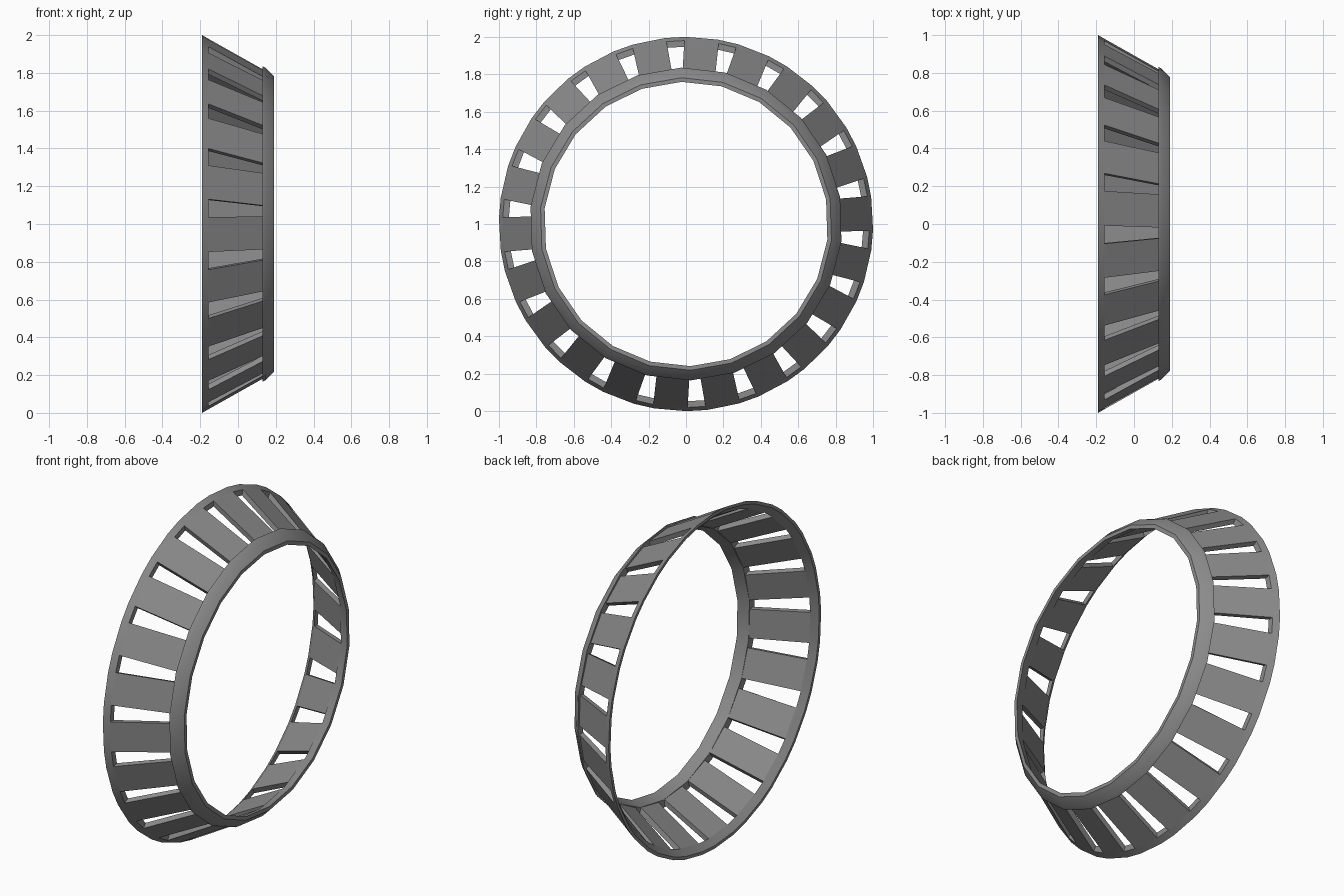
import bpy, bmesh, math

SLOTS = 22
STEP = math.tau / SLOTS
START = math.radians(-3.3)      # direction of the first slot, measured from the top

cube = bpy.data.objects.get("Cube")
if cube:
    bpy.data.objects.remove(cube, do_unlink=True)

grey = bpy.data.materials.new("mid grey")
grey.use_nodes = True
colour = (0.26, 0.26, 0.26, 1)
grey.diffuse_color = colour
grey.node_tree.nodes["Principled BSDF"].inputs["Base Color"].default_value = colour


def point(bm, x, r, angle):
    """Vertex at a radius and angle around the ring's x axis."""
    return bm.verts.new((x, r * math.sin(angle), 1 + r * math.cos(angle)))


def finish(bm, name, smooth_angle):
    bmesh.ops.recalc_face_normals(bm, faces=bm.faces[:])
    mesh = bpy.data.meshes.new(name)
    bm.to_mesh(mesh)
    bm.free()
    mesh.materials.append(grey)
    obj = bpy.data.objects.new(name, mesh)
    bpy.context.collection.objects.link(obj)
    bpy.ops.object.select_all(action='DESELECT')
    obj.select_set(True)
    bpy.context.view_layer.objects.active = obj
    bpy.ops.object.shade_smooth_by_angle(angle=math.radians(smooth_angle))
    return obj


# Slotted cone: stations of x, outer radius, inner radius, half slot angle
stations = [(-0.19, 1.0, 0.982, 3.2),
            (-0.155, 0.98, 0.947, 2.8),
            (0.135, 0.817, 0.784, 2.0)]
bm = bmesh.new()
outer, inner = [], []
for x, r_out, r_in, half in stations:
    half = math.radians(half)
    angles = [START + k * STEP + side * half for k in range(SLOTS) for side in (-1, 1)]
    outer.append([point(bm, x, r_out, a) for a in angles])
    inner.append([point(bm, x, r_in, a) for a in angles])

count = 2 * SLOTS
for i in range(count):
    j = (i + 1) % count
    # Wide rim band, closed all the way round
    bm.faces.new((outer[0][i], outer[0][j], outer[1][j], outer[1][i]))
    bm.faces.new((inner[0][i], inner[0][j], inner[1][j], inner[1][i]))
    bm.faces.new((outer[0][i], outer[0][j], inner[0][j], inner[0][i]))
    # Side wall of a slot
    bm.faces.new((outer[1][i], outer[2][i], inner[2][i], inner[1][i]))
    if i % 2 == 0:
        # End wall of a slot
        bm.faces.new((outer[1][i], outer[1][j], inner[1][j], inner[1][i]))
    else:
        # Flat panel between two slots
        bm.faces.new((outer[1][i], outer[1][j], outer[2][j], outer[2][i]))
        bm.faces.new((inner[1][i], inner[1][j], inner[2][j], inner[2][i]))
        bm.faces.new((outer[2][i], outer[2][j], inner[2][j], inner[2][i]))
cone = finish(bm, "slotted_cone", 25)
for face in cone.data.polygons:
    if face.center.x > -0.16:
        face.use_smooth = False

# Narrow collar that closes the slots, a section swept round the axis
section = [(0.13, 0.787), (0.13, 0.836), (0.145, 0.828), (0.19, 0.782), (0.19, 0.76)]
bm = bmesh.new()
loops = [[point(bm, x, r, START + math.radians(1.5) + k * STEP) for x, r in section]
         for k in range(SLOTS)]
for k in range(SLOTS):
    a, b = loops[k], loops[(k + 1) % SLOTS]
    for i in range(len(section)):
        j = (i + 1) % len(section)
        bm.faces.new((a[i], a[j], b[j], b[i]))
finish(bm, "narrow_collar", 25)
